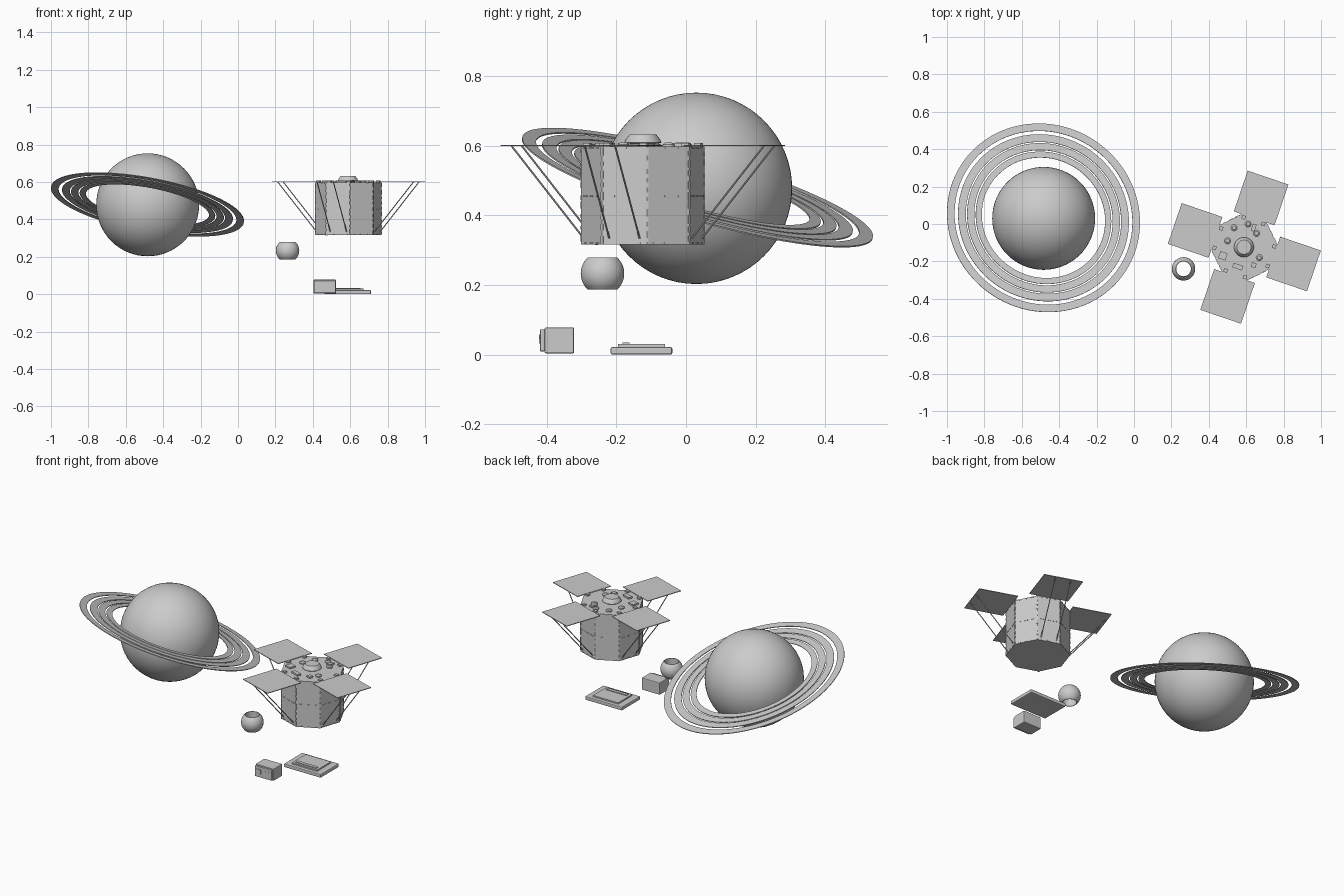
import bpy, bmesh, math, random
from mathutils import Vector, Matrix

random.seed(4)
if "Cube" in bpy.data.objects:
    bpy.data.objects.remove(bpy.data.objects["Cube"], do_unlink=True)

grey = bpy.data.materials.new("light_grey")
grey.use_nodes = True
grey.diffuse_color = (0.6, 0.6, 0.6, 1)
grey.node_tree.nodes["Principled BSDF"].inputs["Base Color"].default_value = (0.6, 0.6, 0.6, 1)


def finish(name, bm, matrix=None, smooth=False):
    bmesh.ops.recalc_face_normals(bm, faces=bm.faces)
    mesh = bpy.data.meshes.new(name)
    bm.to_mesh(mesh)
    bm.free()
    mesh.materials.append(grey)
    obj = bpy.data.objects.new(name, mesh)
    bpy.context.collection.objects.link(obj)
    if matrix:
        obj.matrix_world = matrix
    if smooth:
        bpy.ops.object.select_all(action='DESELECT')
        obj.select_set(True)
        bpy.context.view_layer.objects.active = obj
        bpy.ops.object.shade_smooth_by_angle(angle=math.radians(35))
    return obj


def box(name, size, matrix, bevel=0):
    bm = bmesh.new()
    bmesh.ops.create_cube(bm, size=1, matrix=Matrix.Diagonal((*size, 1)))
    if bevel:
        bmesh.ops.bevel(bm, geom=bm.edges[:], offset=bevel, segments=2, affect='EDGES', profile=0.5)
    return finish(name, bm, matrix)


def lathe(name, profile, matrix, steps=64, closed=False):
    """Revolve (radius, height) points around local z."""
    bm = bmesh.new()
    verts = [bm.verts.new((r, 0, z)) for r, z in profile]
    edges = [bm.edges.new(p) for p in zip(verts, verts[1:])]
    if closed:
        edges.append(bm.edges.new((verts[-1], verts[0])))
    bmesh.ops.spin(bm, geom=verts + edges, cent=(0, 0, 0), axis=(0, 0, 1),
                   angle=math.tau, steps=steps)
    bmesh.ops.remove_doubles(bm, verts=bm.verts, dist=1e-5)
    return finish(name, bm, matrix, smooth=True)


def rod(name, a, b, radius):
    a, b = Vector(a), Vector(b)
    bm = bmesh.new()
    bmesh.ops.create_cone(bm, cap_ends=True, segments=8, radius1=radius, radius2=radius,
                          depth=(b - a).length)
    turn = (b - a).to_track_quat('Z', 'Y').to_matrix().to_4x4()
    return finish(name, bm, Matrix.Translation((a + b) / 2) @ turn)


def at(x, y, z):
    return Matrix.Translation((x, y, z))


# Ringed planet
bm = bmesh.new()
bmesh.ops.create_uvsphere(bm, u_segments=64, v_segments=32, radius=0.275)
finish("planet", bm, at(-0.483, 0.03, 0.478), smooth=True)

tilt = Vector((0.176, 0.273, 0.946)).to_track_quat('Z', 'Y').to_matrix().to_4x4()
bands = [(0.335, 0.368), (0.376, 0.415), (0.422, 0.464), (0.483, 0.524)]
for i, (r0, r1) in enumerate(bands):
    h = 0.002
    lathe(f"planet_ring_{i + 1}", [(r0, -h), (r1, -h), (r1, h), (r0, h)],
          at(-0.484, 0.033, 0.48) @ tilt, steps=96, closed=True)

# Octagonal spacecraft body, built in a turned local frame
craft = at(0.59, -0.124, 0) @ Matrix.Rotation(math.radians(-18.8), 4, 'Z')
RADIUS, BOTTOM, TOP = 0.178, 0.317, 0.598
APOTHEM = RADIUS * math.cos(math.pi / 8)
bm = bmesh.new()
bmesh.ops.create_cone(bm, cap_ends=True, segments=8, radius1=RADIUS, radius2=RADIUS,
                      depth=TOP - BOTTOM,
                      matrix=at(0, 0, (TOP + BOTTOM) / 2) @ Matrix.Rotation(math.pi / 8, 4, 'Z'))
finish("craft_body", bm, craft)

# Crinkled foil seams along the body edges and around its middle
for k in range(8):
    corner = craft @ Matrix.Rotation(math.pi / 8 + k * math.pi / 4, 4, 'Z')
    facet = craft @ Matrix.Rotation(k * math.pi / 4, 4, 'Z')
    for j in range(9):
        z = BOTTOM + 0.015 + j * 0.031 + random.uniform(-0.006, 0.006)
        box("foil_edge", (0.004, 0.008, random.uniform(0.01, 0.025)),
            corner @ at(RADIUS - 0.001, 0, z))
    for z in (BOTTOM + 0.004, 0.455, TOP - 0.004):
        for j in range(3):
            box("foil_seam", (0.004, random.uniform(0.01, 0.03), 0.004),
                facet @ at(APOTHEM, (j - 1) * 0.04, z))

# Four solar panels, each with two struts and hinge blocks
for k in range(4):
    arm = craft @ Matrix.Rotation(k * math.pi / 2, 4, 'Z')
    box("solar_panel", (0.23, 0.23, 0.004), arm @ at(0.278, 0, 0.601))
    for side in (-1, 1):
        y = side * 0.046
        rod("panel_strut", arm @ Vector((0.383, y, 0.6)), arm @ Vector((APOTHEM, y, 0.335)), 0.0028)
        box("panel_hinge", (0.02, 0.02, 0.01), arm @ at(0.15, side * 0.055, 0.603))

# Instruments on the upper deck
lathe("deck_dome", [(0, 0.595), (0.034, 0.595), (0.036, 0.606), (0.053, 0.609), (0.05, 0.618),
                    (0.038, 0.633), (0, 0.633)], at(0.588, -0.124, 0), steps=32)
for x, y in [(0.535, -0.02), (0.655, -0.05), (0.67, -0.18), (0.61, 0.0), (0.50, -0.09)]:
    lathe("deck_knob", [(0, 0.595), (0.017, 0.595), (0.017, 0.604), (0.01, 0.609), (0, 0.609)],
          at(x, y, 0), steps=16)
for x, y, w, d in [(0.475, -0.17, 0.04, 0.04), (0.555, -0.228, 0.055, 0.025),
                   (0.64, -0.22, 0.025, 0.025), (0.64, -0.02, 0.02, 0.04)]:
    box("deck_box", (w, d, 0.012), at(x, y, 0.602) @ Matrix.Rotation(math.radians(-18.8), 4, 'Z'))

# Hollow bead: a sphere drilled through from top to bottom
bead_r, hole_r = 0.0625, 0.039
limit = 0.83
arc = [-limit + 2 * limit * i / 20 for i in range(21)]
profile = [(bead_r * math.cos(a), bead_r * math.sin(a)) for a in arc]
ends = bead_r * math.sin(limit)
lathe("hollow_bead", profile + [(hole_r, ends), (hole_r, -ends)],
      at(0.265, -0.24, 0.233), steps=48, closed=True)

# Small instrument box with a front bezel
box("instrument_case", (0.122, 0.085, 0.074), at(0.464, -0.364, 0.041), 0.004)
box("instrument_bezel", (0.115, 0.014, 0.064), at(0.464, -0.413, 0.041), 0.004)
box("instrument_window", (0.03, 0.006, 0.026), at(0.435, -0.42, 0.045))
for x in (0.48, 0.5):
    box("instrument_button", (0.01, 0.006, 0.01), at(x, -0.419, 0.05))

# Flat tablet with a raised plate and bar
box("tablet_base", (0.25, 0.177, 0.022), at(0.586, -0.128, 0.011), 0.005)
box("tablet_plate", (0.17, 0.135, 0.009), at(0.586, -0.128, 0.0255))
box("tablet_bar", (0.14, 0.02, 0.005), at(0.586, -0.172, 0.032))
